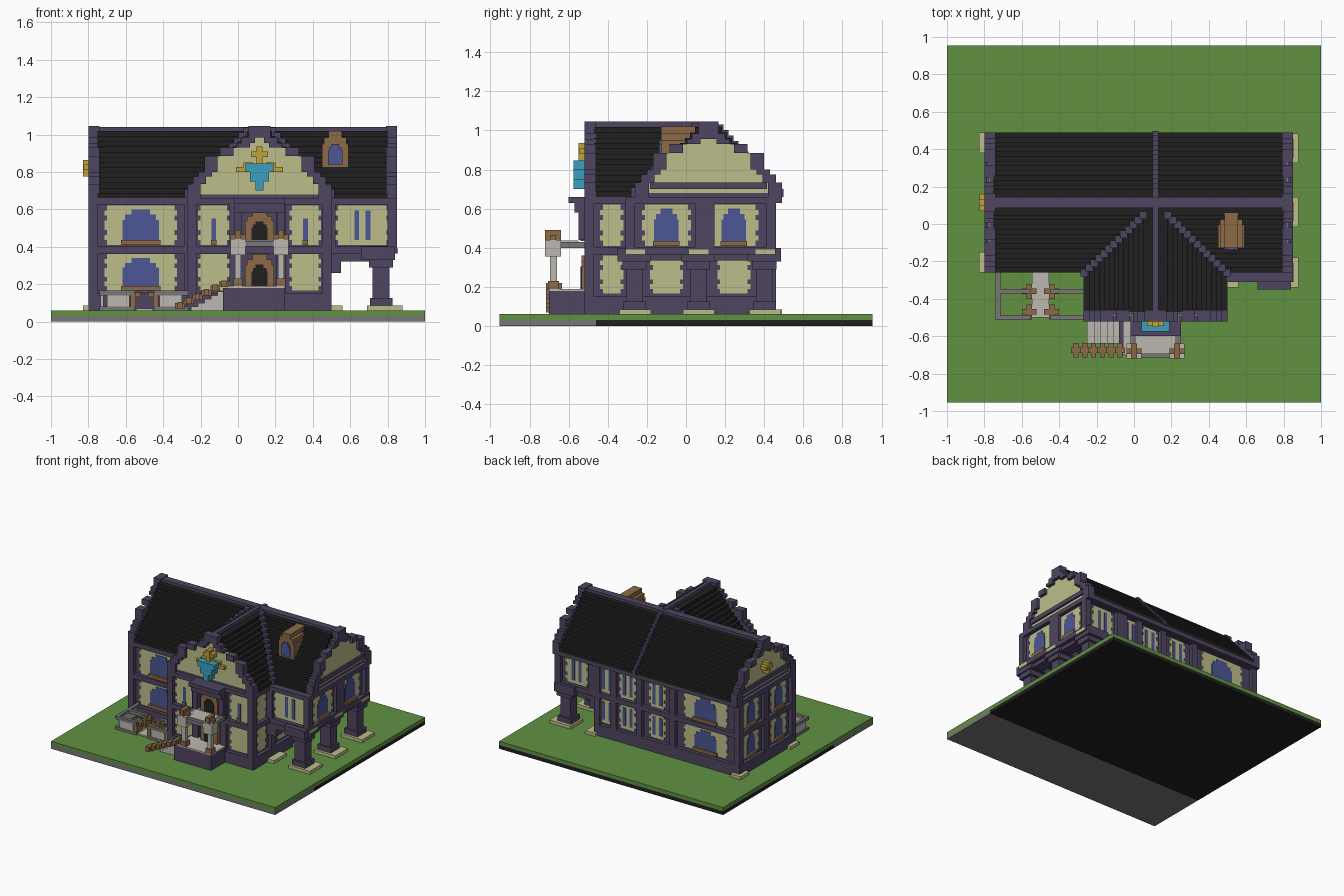
import bpy, bmesh
from mathutils import Matrix

old = bpy.data.objects.get("Cube")
if old:
    bpy.data.objects.remove(old, do_unlink=True)

COLOURS = dict(purple="4E4560", green="629142", cream="BDBE8A", black="202020", brown="8C6A46",
               blue="4C5696", grey="777777", stone="BCB8B1", gold="BFA23A", cyan="3BA0C0")


def linear(code):
    v = int(code, 16) / 255
    return v / 12.92 if v < .04 else ((v + .055) / 1.055) ** 2.4


materials = {}
for name, code in COLOURS.items():
    rgba = [linear(code[i:i + 2]) for i in (0, 2, 4)] + [1]
    mat = bpy.data.materials.new(name)
    mat.use_nodes = True
    mat.diffuse_color = rgba
    mat.node_tree.nodes["Principled BSDF"].inputs["Base Color"].default_value = rgba
    materials[name] = mat

parts = {}


def add(name, colour, x0, x1, y0, y1, z0, z1):
    """Collect one block of a named part."""
    mesh = parts.setdefault((name, colour), bmesh.new())
    place = Matrix.Translation(((x0 + x1) / 2, (y0 + y1) / 2, (z0 + z1) / 2))
    size = Matrix.Diagonal((x1 - x0, y1 - y0, z1 - z0, 1))
    bmesh.ops.create_cube(mesh, size=1, matrix=place @ size)


FRONT, BACK, LEFT, RIGHT = ("y", -1), ("y", 1), ("x", -1), ("x", 1)


def plate(name, colour, face, plane, u, w, z0, z1, out=.005, inside=.01):
    """Block lying on a wall plane, centred on u along the wall."""
    axis, sign = face
    a, b = sorted((plane - sign * inside, plane + sign * out))
    lo, hi = u - w / 2, u + w / 2
    if axis == "y":
        add(name, colour, lo, hi, a, b, z0, z1)
    else:
        add(name, colour, a, b, lo, hi, z0, z1)


def arch(name, colour, face, plane, u, w, z0, z1, out=.009, inside=.01):
    """Opening with a stepped round head."""
    shape = (1, 1, 1, 1, .85, .5)
    step = (z1 - z0) / len(shape)
    for i, part in enumerate(shape):
        plate(name, colour, face, plane, u, w * part, z0 + i * step, z0 + (i + 1) * step, out, inside)


def panel(face, plane, u, w, upper=True, window=None):
    """Plaster panel with toothed sides and an optional window."""
    z0, z1 = (.41, .62) if upper else (.165, .36)
    rows = 8
    step = (z1 - z0) / rows
    for i in range(rows):
        inset = .03 if i in (0, 2, 5, 7) else 0
        plate("plaster_panels", "cream", face, plane, u, w - inset, z0 + i * step, z0 + (i + 1) * step)
    if window == "arch":
        arch("arched_windows", "blue", face, plane, u, w * .5, z0 + .02, z1 - .02)
        plate("window_sills", "brown", face, plane, u, w * .54, z0, z0 + .025, .025)
    elif window == "pair":
        for side in (-1, 1):
            plate("slit_windows", "blue", face, plane, u + side * .03, .026, z0 + .025, z1 - .025, .009)
    elif window == "slit":
        plate("slit_windows", "blue", face, plane, u, .026, z0 + .025, z1 - .07, .009)
        plate("window_sills", "brown", face, plane, u, .03, z0, z0 + .025, .02)


def frame(face, plane, u0, u1, posts=(), low=.06):
    """Timber bands and posts standing proud of a wall."""
    for z0, z1 in ((.06, .15), (.365, .405), (.625, .66)):
        if z1 > low:
            plate("timber_bands", "purple", face, plane, (u0 + u1) / 2, u1 - u0, z0, z1, .03)
    for u in (u0 + .025, *posts, u1 - .025):
        plate("timber_posts", "purple", face, plane, u, .05, low, .66, .03)


def gable(face, plane, u, grow=0):
    """Stepped gable wall with raised rim and plaster field."""
    z0 = .64
    for half, z1 in ((.375, .735), (.345, .775), (.315, .8), (.285, .885), (.2, .93),
                     (.11, .955), (.085, .985), (.05, 1.045)):
        half += grow
        plate("gable_walls", "purple", face, plane, u, half * 2, z0, z1, 0, .03)
        field = half - .07
        if field > .02:
            for side in (-1, 1):
                plate("gable_rims", "purple", face, plane, u + side * (half - .035), .07, z0, z1, .03, .03)
            plate("gable_plaster", "cream", face, plane, u, field * 2, max(z0, .68), z1)
        else:
            plate("gable_rims", "purple", face, plane, u, half * 2, z0, z1, .03, .03)
        z0 = z1


# ground slab
add("slab_front", "grey", -1, 1, -.955, -.46, 0, .03)
add("slab_back", "black", -1, 1, -.46, .955, 0, .03)
add("lawn", "green", -1, 1, -.955, .955, .03, .06)

# walls
C = .115
add("main_walls", "purple", -.77, .47, -.23, .43, .06, .66)
add("upper_end_walls", "purple", .4, .82, -.28, .43, .38, .66)
add("front_wing_walls", "purple", -.24, .47, -.49, 0, .06, .66)
add("eaves", "purple", -.8, .85, -.26, .49, .63, .66)
add("eaves", "purple", .47, .85, -.31, 0, .63, .66)
add("eaves", "purple", -.27, .5, -.52, 0, .63, .66)
frame(FRONT, -.23, -.8, -.24)
frame(FRONT, -.49, -.27, .5, (-.02, .23))
frame(FRONT, -.28, .47, .85, low=.38)
frame(BACK, .43, -.8, .5, (-.2, .1, .33))
frame(BACK, .43, .5, .85, low=.38)
frame(LEFT, -.77, -.26, .46, (C,))
frame(RIGHT, .82, -.31, .46, (.07, .12), .38)
frame(RIGHT, .47, -.52, .46, (-.26, .07))
frame(LEFT, -.24, -.52, -.23)

# panels and windows
for upper in (True, False):
    kind = "slit" if upper else None
    panel(FRONT, -.23, -.52, .39, upper, "arch")
    for side in (-1, 1):
        panel(FRONT, -.49, C + side * .245, .17, upper, kind)
    panel(RIGHT, .47, -.38, .12, upper)
    panel(LEFT, -.24, -.38, .12, upper)
    panel(BACK, .43, -.48, .39, upper, "arch")
    for x in (-.05, .215, .4):
        panel(BACK, .43, x, .15, upper, "pair")
    for y in (-.07, .28):
        panel(LEFT, -.77, y, .2, upper, "arch")
    for y in (-.1, .245):
        panel(RIGHT, .82 if upper else .47, y, .25 if upper else .17, upper, "arch" if upper else None)
panel(FRONT, -.28, .665, .29, True, "pair")
panel(BACK, .43, .67, .2, True, "pair")

# stepped roofs with valley and ridge beams
LAYERS, RISE = 13, .0275
for i in range(LAYERS):
    z = .66 + i * RISE
    top = z + RISE
    deep, wide = .375 - i * .0255, .38 - i * .0262
    add("main_roof", "black", -.75, .8, C - deep, C + deep, z, top)
    add("front_wing_roof", "black", C - wide, C + wide, -.47, C, z, top)
    add("back_roof_beam", "purple", C - .015, C + .015, C, C + deep + .008, z, top + .012)
    for side in (-1, 1):
        x = C + side * wide
        add("valley_beams", "purple", x - .02, x + .02, C - deep - .02, C - deep + .02, z, top + .02)
add("ridge_beams", "purple", -.77, .82, C - .03, C + .03, 1, 1.04)
add("ridge_beams", "purple", C - .015, C + .015, -.49, C, 1, 1.045)
gable(LEFT, -.77, C)
gable(RIGHT, .82, C)
gable(FRONT, -.49, C, .01)
for face, plane in ((LEFT, -.77), (RIGHT, .82)):
    plate("gable_ledges", "purple", face, plane, C, .6, .7, .735, .02)

# dormer
arch("dormer", "brown", FRONT, -.12, .52, .14, .81, 1.02, inside=.18)
arch("dormer_window", "blue", FRONT, -.13, .52, .08, .84, .95, .008)

# gable ornaments
for half, z0, z1 in ((.075, .8, .845), (.05, .75, .8), (.022, .7, .75)):
    plate("blue_ornament", "cyan", FRONT, -.49, C, half * 2, z0, z1, .085)
for face, plane in ((FRONT, -.49), (LEFT, -.77)):
    drop = 0 if face == FRONT else .07
    plate("gold_ornament", "gold", face, plane, C, .03, .845 - drop, .935 - drop, .06)
    plate("gold_ornament", "gold", face, plane, C, .09, .88 - drop, .91 - drop, .055)
for side in (-1, 1):
    plate("gold_ornament", "gold", FRONT, -.49, C + side * .09, .07, .8, .825, .03)
    plate("gold_ornament", "gold", FRONT, -.49, C + side * .06, .05, .825, .85, .03)

# open porch legs with arches
for y in (-.26, .065, .405):
    add("porch_feet", "cream", .69, .88, y - .08, y + .08, .06, .085)
    add("porch_feet", "cream", .47, .56, y - .08, y + .08, .06, .085)
    for x, grow, z0, z1 in ((.765, .06, .085, .125), (.765, .045, .085, .38), (.765, .065, .29, .4), (.75, .09, .33, .4)):
        add("porch_legs", "purple", x - grow, x + grow, y - grow, y + grow * .9, z0, z1)
    add("porch_beams", "purple", .47, .82, y - .04, y + .04, .32, .4)
    add("porch_brackets", "purple", .47, .55, y - .04, y + .04, .26, .4)
    add("porch_caps", "cream", .8, .855, y - .05, y + .05, .365, .39)
add("porch_beams", "purple", .73, .82, -.3, .44, .335, .4)
for y in (-.205, .435):
    add("corner_feet", "cream", -.83, -.74, y - .055, y + .055, .06, .085)

# entrance platform, steps and balcony
add("platform", "purple", -.08, .25, -.7, -.49, .06, .18)
add("platform_top", "stone", -.06, .25, -.7, -.5, .18, .19)
for i in range(6):
    x = -.25 + i * .035
    add("steps", "stone", x, -.07, -.64, -.52, .06, .08 + i * .02)
    x = -.31 + i * .047
    top = .1 + i * .023
    add("stair_rail", "brown", x - .026, x + .026, -.69, -.66, top - .03, top)
    add("stair_rail", "brown", x - .014, x + .014, -.715, -.635, top - .03, top + .005)
for x in (0, .23):
    add("columns", "stone", x - .016, x + .016, -.695, -.66, .19, .36)
    add("column_bases", "brown", x - .025, x + .025, -.705, -.65, .19, .23)
    add("capitals", "stone", x - .04, x + .04, -.72, -.64, .355, .44)
    add("finials", "brown", x - .04, x + .04, -.695, -.665, .44, .465)
    add("finials", "brown", x - .015, x + .015, -.72, -.64, .44, .49)
    add("canopy_posts", "purple", x - .02, x + .02, -.55, -.49, .44, .6)
add("balcony", "grey", -.02, .25, -.715, -.49, .4, .43)
add("balcony_floor", "stone", .01, .22, -.69, -.55, .43, .437)
add("canopy", "purple", -.02, .25, -.57, -.49, .58, .63)
add("canopy", "purple", -.02, .25, -.6, -.49, .63, .66)
for z0, z1 in ((.19, .36), (.435, .59)):
    arch("doors", "brown", FRONT, -.525, C, .155, z0, z1, inside=.04)
    arch("door_openings", "black", FRONT, -.534, C, .085, z0, z1 - .055, .005)

# walled garden with path and gates
add("garden_path", "stone", -.545, -.455, -.5, -.23, .06, .07)
for x0, x1 in ((-.73, -.55), (-.45, -.27)):
    for y in (-.5, -.36):
        add("garden_rails", "grey", x0, x1, y - .012, y + .012, .14, .165)
    add("garden_wall", "stone", x0 + .03, x1 - .03, -.508, -.492, .08, .14)
    add("garden_kerb", "grey", x0, x1, -.512, -.488, .06, .08)
for z0, z1 in ((.06, .08), (.14, .165)):
    add("garden_side_rails", "grey", -.74, -.715, -.512, -.23, z0, z1)
add("garden_side_wall", "stone", -.735, -.72, -.48, -.26, .08, .14)
for y in (-.47, -.36):
    for side in (-1, 1):
        x = -.5 + side * .06
        add("gate_posts", "brown", x - .015, x + .015, y - .04, y + .04, .08, .15)
        add("gate_posts", "brown", x - .04, x + .04, y - .015, y + .015, .13, .155)

# turn the collected blocks into objects
for (name, colour), mesh in parts.items():
    data = bpy.data.meshes.new(name)
    mesh.to_mesh(data)
    mesh.free()
    data.materials.append(materials[colour])
    bpy.context.collection.objects.link(bpy.data.objects.new(name, data))
